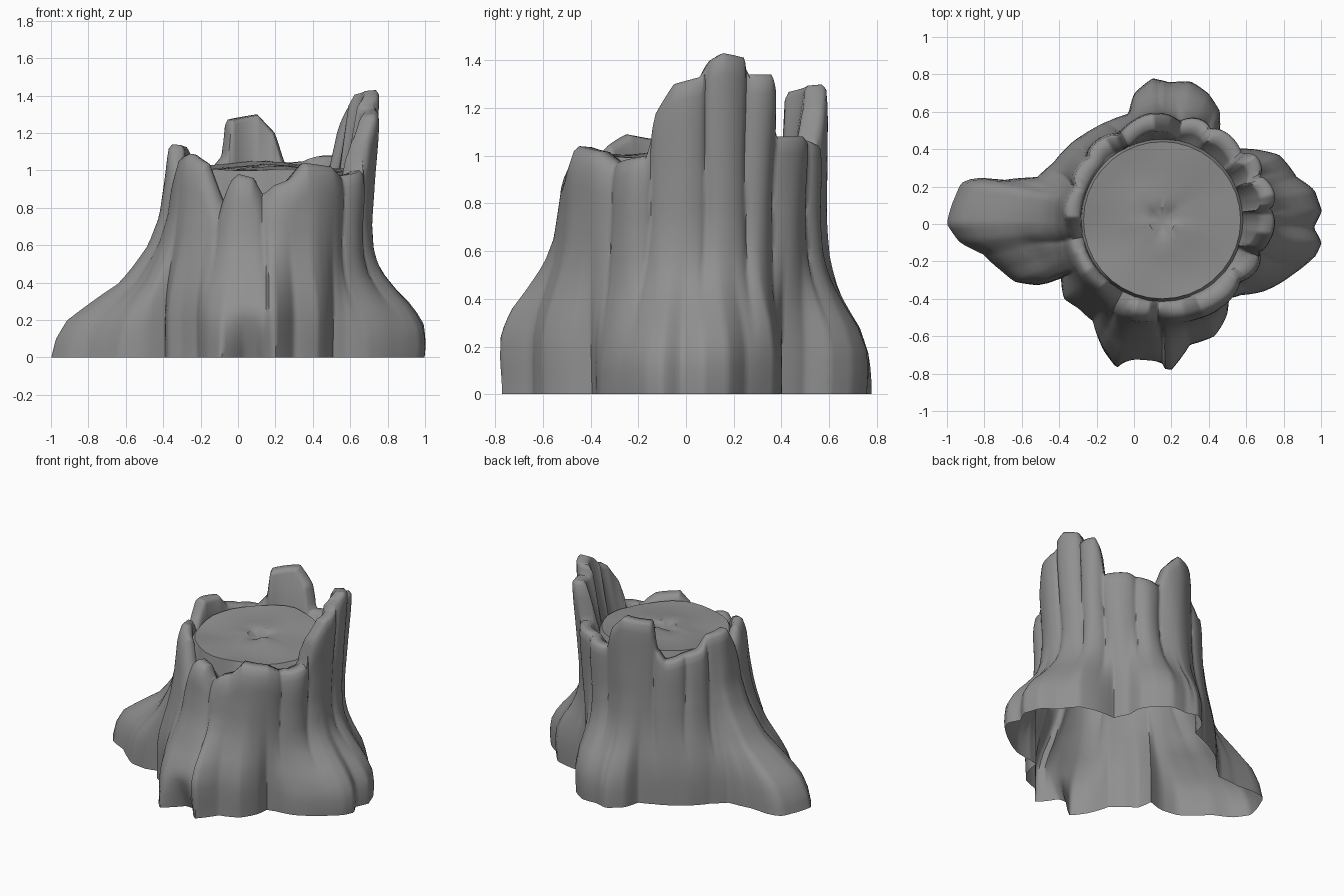
import bpy
import bmesh
import math
import random
from mathutils import Vector, noise

random.seed(4)
cube = bpy.data.objects.get("Cube")
if cube:
    bpy.data.objects.remove(cube, do_unlink=True)

CENTRE = Vector((0.15, 0.02, 0))
STEPS = 300

# Ground outline of the roots, walked around the stump
ROOTS = [(-1, 0), (-.98, .1), (-.93, .22), (-.85, .25), (-.7, .235),
         (-.52, .25), (-.43, .33), (-.36, .4), (-.25, .5), (-.13, .55), (-.03, .59),
         (0, .7), (.1, .78), (.19, .76), (.3, .76), (.4, .7), (.46, .61), (.46, .5),
         (.51, .4), (.6, .4), (.7, .39), (.78, .37), (.87, .25), (.97, .18),
         (1.01, .07), (.96, -.02), (1, -.1), (.97, -.17), (.85, -.27), (.7, -.36),
         (.57, -.38), (.51, -.4), (.5, -.48), (.43, -.6), (.3, -.65), (.2, -.78),
         (.05, -.77), (-.1, -.77), (-.17, -.68), (-.22, -.52), (-.3, -.45),
         (-.37, -.4), (-.39, -.29), (-.5, -.33), (-.64, -.31), (-.71, -.25),
         (-.81, -.16), (-.93, -.1)]

# Broken rim: angle in degrees and height
RIM = [(4, 1.33), (8, 1.4), (13, 1.43), (23, 1.41), (25, 1.34), (35, 1.34),
       (38, 1.27), (40, 1.08), (57, 1.08), (68, 1.05), (79, 1.04), (85, 1.2),
       (95, 1.3), (115, 1.27), (118, 1.08), (125, 1), (140, 1.03), (152, 1.05),
       (160, 1.13), (178, 1.14), (185, 1.05), (192, .98), (200, 1.07), (214, 1.09),
       (228, 1.04), (241, .82), (248, .95), (253, .98), (262, .96), (268, .87),
       (275, .92), (284, .95), (294, 1.04), (312, 1.02), (322, .97), (340, 1),
       (344, 1.17), (353, 1.3)]

# Angles of the vertical grooves in the bark
GROOVES = [6, 24, 39, 62, 80, 117, 140, 158, 191, 241, 268, 322, 342]

# How much of the root spread remains at each height
FLARE = [(0, .97), (.1, 1), (.2, .98), (.3, .82), (.4, .53), (.5, .27),
         (.6, .12), (.75, .03), (1, 0)]
LONG_ROOT_FLARE = [(0, 1), (.1, .95), (.2, .84), (.33, .53), (.4, .35),
                   (.5, .22), (.6, .11), (.75, .03), (1, 0)]
# How far the spread starts higher or lower, by angle
FLARE_SHIFT = [(30, 0), (90, .02), (180, 0), (250, -.05), (285, -.05),
               (312, 0), (325, .07), (342, .05)]


def lerp_table(table, x):
    if x <= table[0][0]:
        return table[0][1]
    for (x0, y0), (x1, y1) in zip(table, table[1:]):
        if x <= x1:
            return y0 + (y1 - y0) * (x - x0) / max(x1 - x0, 1e-6)
    return table[-1][1]


def wrap(table):
    """Make an angle table periodic."""
    table = sorted(table)
    return ([(table[-1][0] - 360, table[-1][1])] + table
            + [(table[0][0] + 360, table[0][1])])


def polar(point):
    x, y = point[0] - CENTRE.x, point[1] - CENTRE.y
    return math.degrees(math.atan2(y, x)) % 360, math.hypot(x, y)


ROOT_TABLE = wrap([polar(p) for p in ROOTS])
RIM_TABLE = wrap(RIM)
SHIFT_TABLE = wrap(FLARE_SHIFT)


def clamp(x):
    return min(1, max(0, x))


def rim_height(angle):
    return lerp_table(RIM_TABLE, angle)


def lobe(angle):
    """Rounded swelling between neighbouring grooves, 0 in a groove."""
    edges = [GROOVES[-1] - 360] + GROOVES + [GROOVES[0] + 360]
    for a, b in zip(edges, edges[1:]):
        if a <= angle <= b:
            return max(0, math.sin(math.pi * (angle - a) / (b - a))) ** .6
    return 0


def bark_radius(angle, z):
    t = math.radians(angle)
    # grooves wander a little as they climb, and fade into the roots
    swirl = (angle + 4 * clamp(1 - z) * math.sin(5 * z + 2 * t)) % 360
    taper = (z - .7) * (.09 * math.cos(t) + .03 * math.sin(t))
    trunk = .525 + .036 * lobe(swirl) + taper
    base = lerp_table(ROOT_TABLE, angle)
    flare = lerp_table(FLARE, z + lerp_table(SHIFT_TABLE, angle))
    if math.cos(t) < 0:
        weight = clamp((base - .65) * 4)
        flare += weight * (lerp_table(LONG_ROOT_FLARE, z) - flare)
    radius = trunk + (base - trunk) * flare
    # hollow between two front roots
    gap = clamp(1.4 - abs(angle - 263) / 7) * clamp(1 - z / .26)
    grain = noise.noise(Vector((4 * math.cos(t), 4 * math.sin(t), z * 1.5)))
    # lip rounds inward near the broken edge, most at the front
    lip = clamp(1 - (rim_height(angle) - z) / .14) ** 2
    curl = .01 + .03 * max(0, -math.sin(t))
    return radius - .12 * gap + .012 * grain - curl * lip


def place(angle, radius, z):
    t = math.radians(angle)
    return CENTRE + Vector((radius * math.cos(t), radius * math.sin(t), z))


def bark_column(angle):
    """Points up the outside, over the rim and down the inside."""
    height = rim_height(angle)
    levels = 22
    points = []
    for i in range(levels + 1):
        z = (height - .02) * i / levels
        points.append(place(angle, bark_radius(angle, z), z))
    top = bark_radius(angle, height)
    inner = max(.435, top - .09)
    points.append(place(angle, top - .015, height))
    points.append(place(angle, inner + .015, height - .005))
    points.append(place(angle, inner, height - .03))
    points.append(place(angle, .43, min(height - .04, .98)))
    return points


def loft(name, columns, material, angle, cap=None):
    """Skin a closed ring of point columns, with an optional end point."""
    bm = bmesh.new()
    grid = [[bm.verts.new(p) for p in col] for col in columns]
    tip = bm.verts.new(cap) if cap else None
    for a, b in zip(grid, grid[1:] + grid[:1]):
        for j in range(len(a) - 1):
            bm.faces.new((a[j], b[j], b[j + 1], a[j + 1]))
        if tip:
            bm.faces.new((a[-1], b[-1], tip))
    mesh = bpy.data.meshes.new(name)
    bm.to_mesh(mesh)
    bm.free()
    mesh.materials.append(material)
    obj = bpy.data.objects.new(name, mesh)
    bpy.context.collection.objects.link(obj)
    bpy.ops.object.select_all(action='DESELECT')
    obj.select_set(True)
    bpy.context.view_layer.objects.active = obj
    bpy.ops.object.shade_smooth_by_angle(angle=math.radians(angle))


def make_material(name, colour):
    mat = bpy.data.materials.new(name)
    mat.use_nodes = True
    mat.diffuse_color = colour
    mat.node_tree.nodes["Principled BSDF"].inputs["Base Color"].default_value = colour
    return mat


grey = make_material("wood_grey", (.28, .28, .28, 1))

# Bark shell with roots, open underneath
loft("bark_and_roots", [bark_column(i * 360 / STEPS) for i in range(STEPS)], grey, 60)


# Cut face of the wood, slightly uneven, with a pit at the heart
def cut_column(angle):
    points = [place(angle, .435, min(.985, rim_height(angle) - .03))]
    for r in (.42, .36, .28, .2, .13, .07):
        p = place(angle, r, 0)
        p.z = 1.015 + .04 * p.y + .03 * noise.noise(p * 3) + random.uniform(-.002, .002)
        if r < .1:
            p.z -= .008 * (1 + math.sin(math.radians(3 * angle)))
        points.append(p)
    return points


loft("cut_face", [cut_column(a) for a in range(0, 360, 10)], grey, 30,
     cap=CENTRE + Vector((0, 0, .985)))
